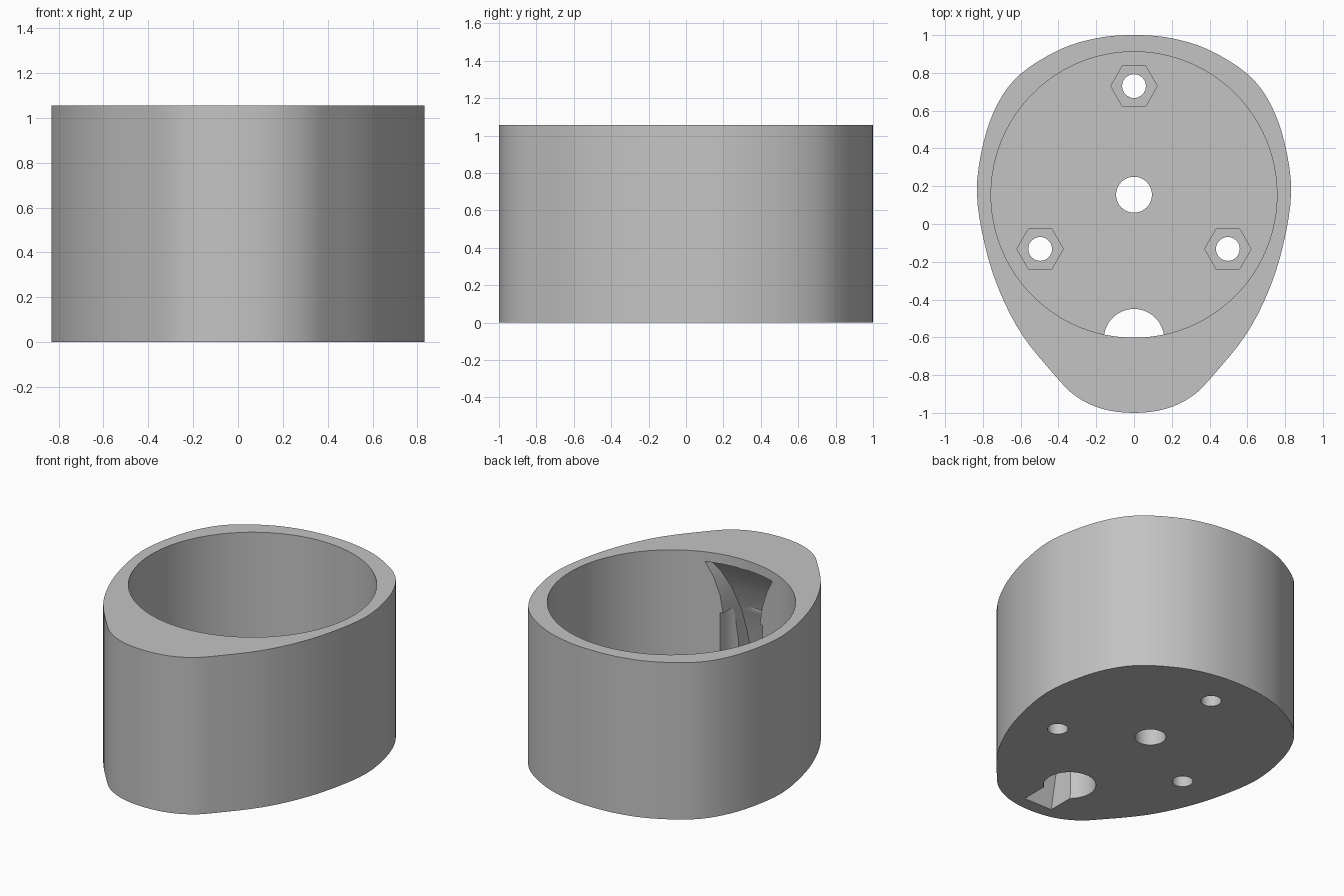
import bpy, bmesh, math
from mathutils import Vector

cube = bpy.data.objects.get("Cube")
if cube:
    bpy.data.objects.remove(cube, do_unlink=True)

HEIGHT, FLOOR, NUT_DEPTH = 1.055, 0.15, 0.08
CENTRE_Y = 0.155

grey = bpy.data.materials.new("plain_grey")
grey.use_nodes = True
colour = (0.55, 0.55, 0.55, 1)
grey.diffuse_color = colour
grey.node_tree.nodes["Principled BSDF"].inputs["Base Color"].default_value = colour


def loft(name, rings):
    """Closed solid through stacked rings of equal point count."""
    bm = bmesh.new()
    loops = [[bm.verts.new(p) for p in ring] for ring in rings]
    n = len(loops[0])
    for low, high in zip(loops, loops[1:]):
        for i in range(n):
            j = (i + 1) % n
            bm.faces.new((low[i], low[j], high[j], high[i]))
    bm.faces.new(loops[0][::-1])
    bm.faces.new(loops[-1])
    bmesh.ops.recalc_face_normals(bm, faces=bm.faces)
    mesh = bpy.data.meshes.new(name)
    bm.to_mesh(mesh)
    bm.free()
    mesh.materials.append(grey)
    obj = bpy.data.objects.new(name, mesh)
    bpy.context.collection.objects.link(obj)
    return obj


def prism(name, points, z0, z1):
    return loft(name, [[(x, y, z) for x, y in points] for z in (z0, z1)])


def circle(x, y, r, n):
    return [(x + r * math.cos(math.tau * i / n), y + r * math.sin(math.tau * i / n))
            for i in range(n)]


def smooth_closed(points, steps):
    """Catmull-Rom curve through a closed list of points."""
    pts = [Vector(p) for p in points]
    n, out = len(pts), []
    for i in range(n):
        a, b, c, d = (pts[(i + k) % n] for k in (-1, 0, 1, 2))
        for s in range(steps):
            t = s / steps
            out.append(0.5 * (2 * b + (c - a) * t + (2 * a - 5 * b + 4 * c - d) * t ** 2
                              + (3 * b - a - 3 * c + d) * t ** 3))
    return out


# Egg-shaped body, mirrored from its +x half
half = [(0, 1), (0.19, 0.985), (0.39, 0.925), (0.6, 0.795), (0.72, 0.64),
        (0.797, 0.43), (0.832, 0.17), (0.79, -0.11), (0.71, -0.36),
        (0.59, -0.59), (0.42, -0.80), (0.31, -0.91), (0.17, -0.978), (0, -1)]
outline = half + [(-x, y) for x, y in half[-2:0:-1]]
body = prism("holder_body", smooth_closed(outline, 4), 0, HEIGHT)

# Round cavity and centre hole
cutters = [prism("cavity_cutter", circle(0, CENTRE_Y, 0.757, 96), FLOOR, HEIGHT + 0.2),
           prism("centre_hole_cutter", circle(0, CENTRE_Y, 0.095, 40), -0.1, FLOOR + 0.1)]

# Screw holes with hexagonal nut pockets
for x, y in ((0, 0.73), (0.497, -0.132), (-0.497, -0.132)):
    cutters.append(prism("screw_hole_cutter", circle(x, y, 0.063, 32), -0.1, FLOOR + 0.1))
    cutters.append(prism("nut_pocket_cutter", circle(x, y, 0.123, 6),
                         FLOOR - NUT_DEPTH, FLOOR + 0.1))

# Cable hole and the curved, flaring chute in the thick front wall
cutters.append(prism("cable_hole_cutter", circle(0, -0.61, 0.16, 48), -0.1, 0.66))
levels = [(-0.1, 0.105, -0.925), (0, 0.105, -0.91), (0.25, 0.108, -0.865),
          (0.45, 0.116, -0.82), (0.62, 0.13, -0.775), (0.78, 0.157, -0.715),
          (0.9, 0.2, -0.66), (0.99, 0.25, -0.605)]
cutters.append(loft("cable_chute_cutter",
                    [[(-w, y, z), (w, y, z), (w, -0.53, z), (-w, -0.53, z)]
                     for z, w, y in levels]))

bpy.context.view_layer.objects.active = body
body.select_set(True)
for cutter in cutters:
    mod = body.modifiers.new("cut", "BOOLEAN")
    mod.operation = "DIFFERENCE"
    mod.solver = "EXACT"
    mod.object = cutter
    bpy.ops.object.modifier_apply(modifier=mod.name)
    bpy.data.objects.remove(cutter, do_unlink=True)

bpy.ops.object.shade_smooth_by_angle(angle=math.radians(30))
